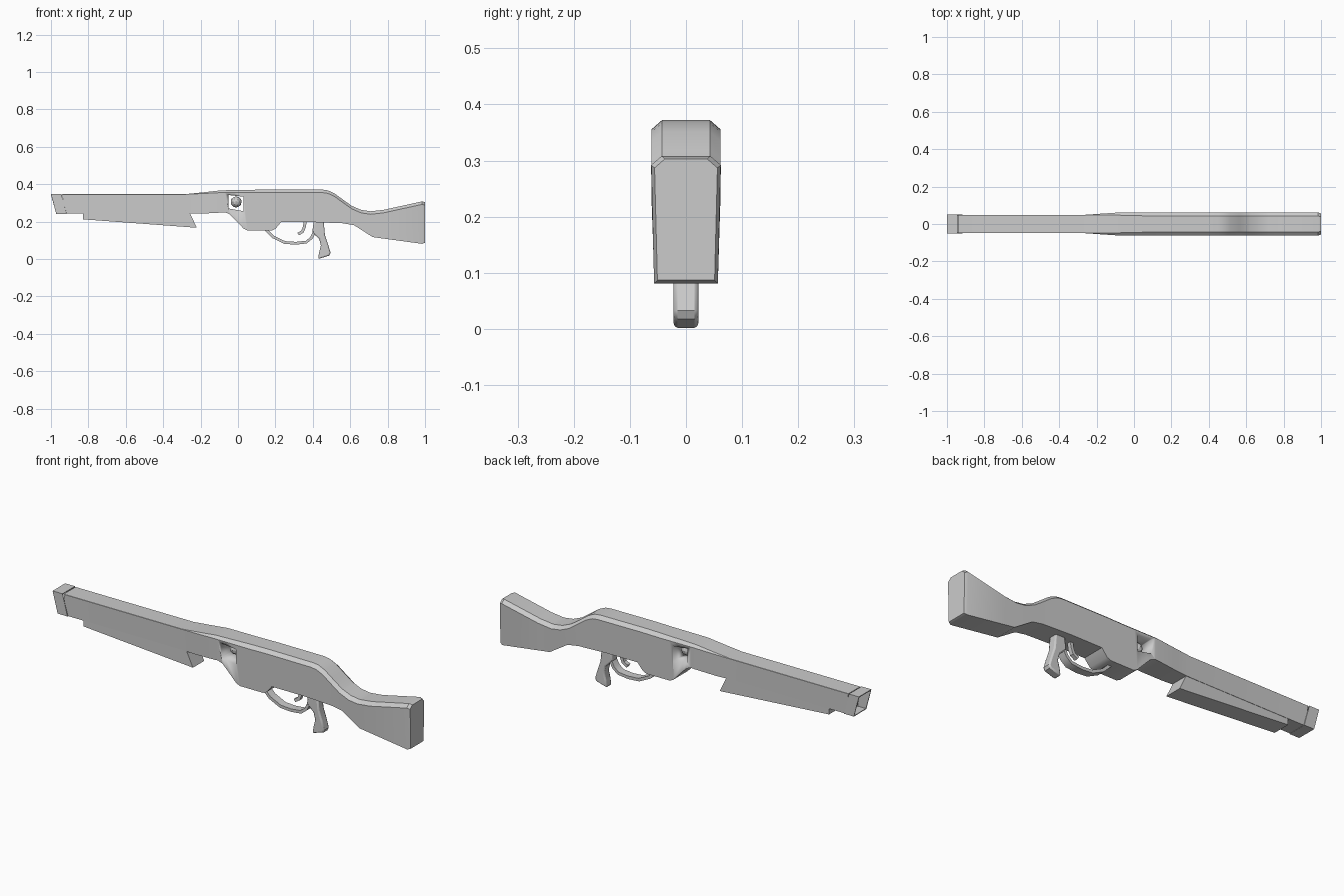
import bpy, bmesh
from mathutils import Vector

if "Cube" in bpy.data.objects:
    bpy.data.objects.remove(bpy.data.objects["Cube"])


def make(name, verts, faces, smooth=True):
    me = bpy.data.meshes.new(name)
    bm = bmesh.new()
    vs = [bm.verts.new(v) for v in verts]
    for f in faces:
        bm.faces.new([vs[i] for i in f])
    bmesh.ops.recalc_face_normals(bm, faces=bm.faces)
    bm.to_mesh(me)
    bm.free()
    ob = bpy.data.objects.new(name, me)
    bpy.context.collection.objects.link(ob)
    if smooth:
        shade(ob)
    return ob


def shade(ob):
    bpy.ops.object.select_all(action='DESELECT')
    ob.select_set(True)
    bpy.context.view_layer.objects.active = ob
    bpy.ops.object.shade_smooth_by_angle(angle=0.6)


def loft(name, rings, closed=False):
    """Skin equal-length rings; cap the ends or join last ring to first."""
    n, m = len(rings[0]), len(rings)
    verts = [p for r in rings for p in r]
    faces = []
    for i in range(m if closed else m - 1):
        a, b = i * n, (i + 1) % m * n
        faces += [(a + j, a + (j + 1) % n, b + (j + 1) % n, b + j) for j in range(n)]
    if not closed:
        faces += [tuple(range(n)), tuple(range((m - 1) * n, m * n))]
    return make(name, verts, faces)


def prism(name, pts, w, bevel=0.0):
    """Extrude an x/z outline symmetrically across y."""
    n = len(pts)
    verts = [(x, s * w, z) for s in (-1, 1) for x, z in pts]
    faces = [tuple(range(n)), tuple(range(n, 2 * n))]
    faces += [(j, (j + 1) % n, n + (j + 1) % n, n + j) for j in range(n)]
    ob = make(name, verts, faces)
    if bevel:
        md = ob.modifiers.new('bevel', 'BEVEL')
        md.width, md.segments, md.limit_method, md.angle_limit = bevel, 2, 'ANGLE', 0.9
    return ob


def band(name, path, thick, w):
    """Flat strip of given thickness following an x/z path."""
    p = [Vector(q) for q in path]
    rings = []
    for i, q in enumerate(p):
        t = (p[min(i + 1, len(p) - 1)] - p[max(i - 1, 0)]).normalized()
        nrm = Vector((-t.y, t.x)) * thick / 2
        a, b = q + nrm, q - nrm
        rings.append([(a.x, -w, a.y), (a.x, w, a.y), (b.x, w, b.y), (b.x, -w, b.y)])
    return loft(name, rings)


def interp(x, table):
    for (x0, v0), (x1, v1) in zip(table, table[1:]):
        if x <= x1:
            return v0 + (v1 - v0) * max(0, x - x0) / (x1 - x0)
    return table[-1][1]


# stock and barrel body: top line, bottom line, half width, top chamfer along x
top = [(-0.94, .35), (-.28, .35), (-.18, .36), (-.09, .37), (.2, .375), (.45, .374), (.48, .37),
       (.515, .354), (.57, .314), (.61, .286), (.66, .265), (.71, .258), (.78, .266), (.985, .311), (1, .306)]
bottom = [(-0.94, .245), (-.2, .245), (-.07, .252), (-.045, .243), (-.02, .218), (.03, .165), (.05, .155),
          (.18, .155), (.2, .164), (.23, .2), (.4, .2), (.56, .194), (.62, .184), (.72, .12), (.985, .084), (1, .09)]
width = [(-0.94, .048), (-.28, .048), (-.09, .061), (.985, .062), (1, .056)]
chamfer = [(-0.94, .001), (-.28, .001), (-.09, .012), (.1, .016), (1, .016)]
rings = []
for x in sorted({p[0] for p in top + bottom + width + chamfer}):
    t, b, w, c = (interp(x, k) for k in (top, bottom, width, chamfer))
    wb = w - max(0, .3 - b) * .024
    wt = w - c * 1.15
    dx = .014 if x == -0.94 else 0
    rings.append([(x + dx, -wb, b), (x, -w, t - c), (x, -wt, t),
                  (x, wt, t), (x, w, t - c), (x + dx, wb, b)])
body = loft('stock_body', rings)

# window cut right through the receiver
cutter = prism('window_cutter', [(-.052, .345), (.03, .336), (.03, .258), (-.05, .273)], .2)
cutter.hide_render = True
cutter.hide_viewport = True
md = body.modifiers.new('window', 'BOOLEAN')
md.object, md.operation, md.solver = cutter, 'DIFFERENCE', 'EXACT'

# faceted ball inside the window
bpy.ops.mesh.primitive_ico_sphere_add(subdivisions=2, radius=.03, location=(-.01, 0, .308))
bpy.context.object.name = 'window_ball'

# open, slanted muzzle sleeve
def muzzle_ring(x, inset):
    w, lo, hi = .05 - inset, .244 + inset, .351 - inset
    return [(x + .028, -w, lo), (x, -w, hi), (x, w, hi), (x + .028, w, lo)]
loft('muzzle_sleeve', [muzzle_ring(-1, 0), muzzle_ring(-.945, 0),
                       muzzle_ring(-.945, .004), muzzle_ring(-1, .004)], closed=True)

# wedge-shaped fore grip under the barrel
prism('fore_grip', [(-.83, .25), (-.83, .215), (-.22, .17), (-.258, .25)], .045)

# trigger guard, trigger and pistol grip
band('trigger_guard', [(.15, .16), (.19, .12), (.25, .091), (.31, .087), (.365, .093),
                       (.392, .115), (.41, .15)], .015, .02)
band('trigger', [(.36, .21), (.355, .175), (.345, .15), (.322, .136)], .016, .01)
prism('pistol_grip', [(.405, .205), (.458, .205), (.465, .13), (.482, .08), (.495, .036), (.488, .021),
                      (.428, .003), (.434, .04), (.443, .075), (.434, .11), (.397, .145)], .022, .007)

# move everything so the lowest point rests on the ground
bpy.context.view_layer.update()
for ob in bpy.context.scene.objects:
    ob.location.z -= .003
